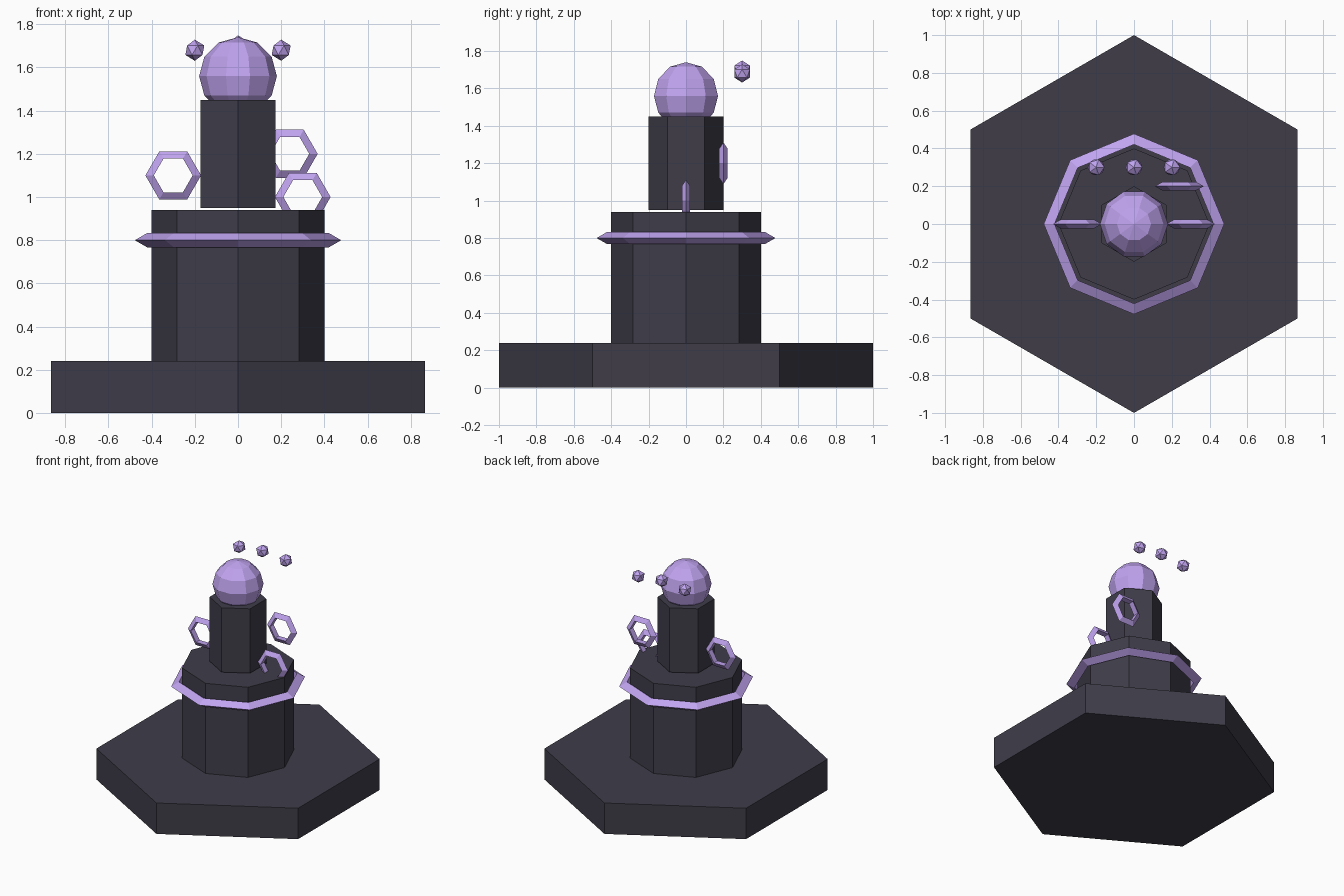
import bpy
from math import pi

if "Cube" in bpy.data.objects:
    bpy.data.objects.remove(bpy.data.objects["Cube"])


def make_mat(name, color):
    mat = bpy.data.materials.new(name)
    mat.diffuse_color = color
    mat.use_nodes = True
    mat.node_tree.nodes["Principled BSDF"].inputs["Base Color"].default_value = mat.diffuse_color
    return mat


DARK = make_mat("dark_stone", (0.05, 0.046, 0.066, 1))
VIOLET = make_mat("violet_crystal", (0.53, 0.37, 0.87, 1))


def finish(name, mat):
    ob = bpy.context.object
    ob.name = name
    ob.data.materials.append(mat)


def prism(name, sides, radius, z0, z1):
    bpy.ops.mesh.primitive_cylinder_add(vertices=sides, radius=radius, depth=z1 - z0,
                                        location=(0, 0, (z0 + z1) / 2))
    finish(name, DARK)


def ring(name, sides, major, minor, loc, rot=(0, 0, 0)):
    # triangular cross-section with its ridge facing outwards
    bpy.ops.mesh.primitive_torus_add(major_segments=sides, minor_segments=3,
                                     major_radius=major, minor_radius=minor,
                                     location=loc, rotation=rot)
    finish(name, VIOLET)


# Stacked stone prisms; the top one floats just above the middle one
prism("base_slab", 6, 1.0, 0, 0.24)
prism("lower_column", 8, 0.4, 0.24, 0.94)
prism("upper_column", 6, 0.2, 0.95, 1.45)

# Collar around the lower column
ring("collar_ring", 8, 0.44, 0.038, (0, 0, 0.8))

# Upright hexagonal rings beside the upper column
for i, loc in enumerate([(-0.3, 0, 1.1), (0.3, 0, 1.0), (0.24, 0.2, 1.2)]):
    ring(f"side_ring_{i + 1}", 6, 0.103, 0.026, loc, (pi / 2, 0, 0))

# Faceted sphere on top
bpy.ops.mesh.primitive_uv_sphere_add(segments=10, ring_count=6, radius=0.18,
                                     location=(0, 0, 1.56), rotation=(0, 0, pi / 2))
finish("top_sphere", VIOLET)

# Small floating crystals behind the sphere
for i, (x, z) in enumerate([(-0.2, 1.68), (0, 1.70), (0.2, 1.68)]):
    bpy.ops.mesh.primitive_ico_sphere_add(subdivisions=1, radius=0.049, location=(x, 0.3, z))
    finish(f"floating_crystal_{i + 1}", VIOLET)
